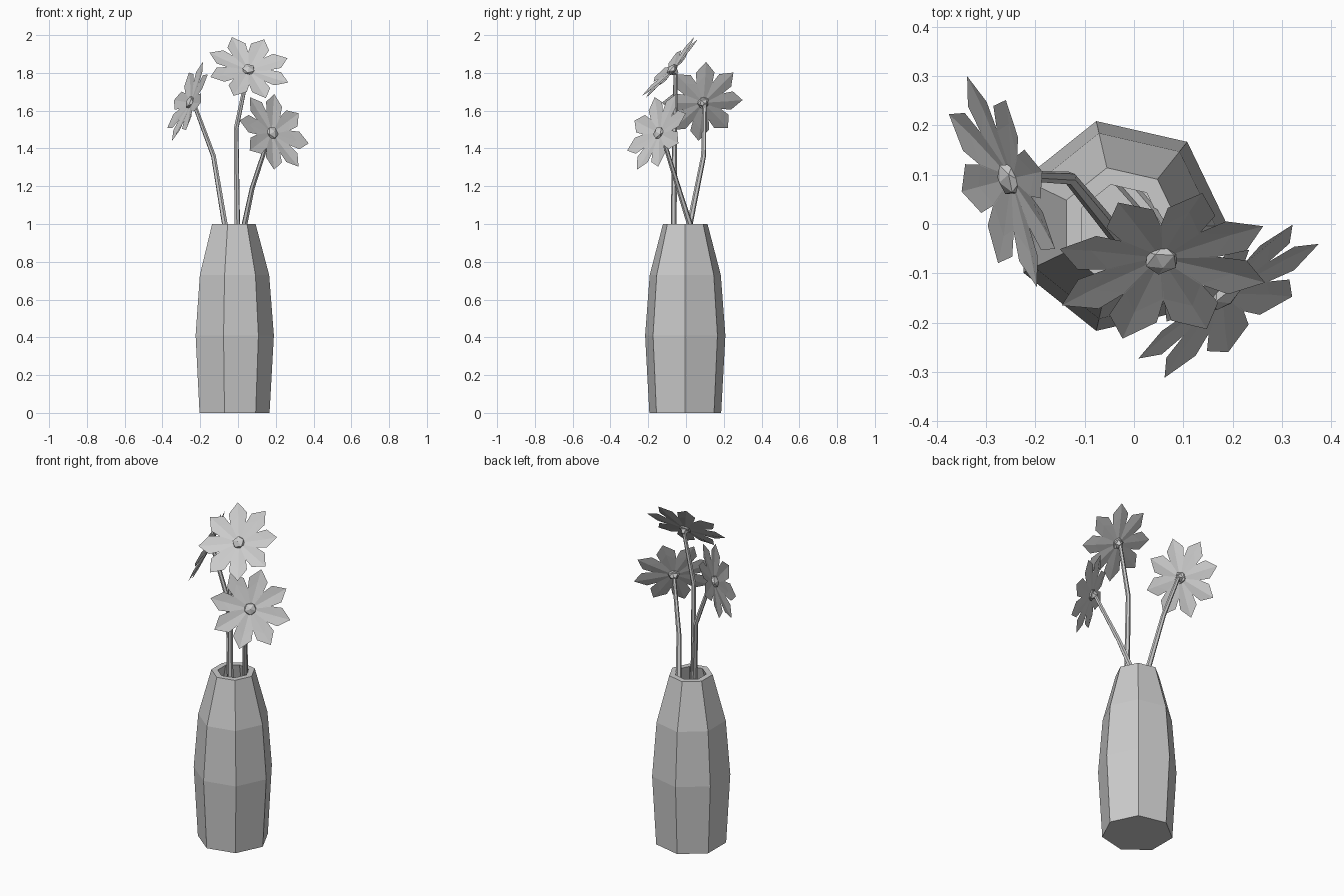
import bpy
import bmesh
from math import cos, sin, pi
from mathutils import Vector, Matrix

cube = bpy.data.objects.get("Cube")
if cube:
    bpy.data.objects.remove(cube, do_unlink=True)

# Single plain colour
grey = bpy.data.materials.new("plain grey")
grey.use_nodes = True
grey.diffuse_color = (0.6, 0.6, 0.6, 1)
bsdf = next(n for n in grey.node_tree.nodes if n.type == 'BSDF_PRINCIPLED')
bsdf.inputs["Base Color"].default_value = (0.6, 0.6, 0.6, 1)


def add_object(name, bm):
    mesh = bpy.data.meshes.new(name)
    bm.to_mesh(mesh)
    bm.free()
    mesh.materials.append(grey)
    obj = bpy.data.objects.new(name, mesh)
    bpy.context.collection.objects.link(obj)
    return obj


def make_vase(profile, center, sides=7):
    """Faceted vessel: outer wall, rim, inner wall and floor."""
    bm = bmesh.new()
    rings = []
    for r, z in profile:
        angles = [2 * pi * i / sides for i in range(sides)]
        rings.append([bm.verts.new((center[0] + r * cos(a), center[1] + r * sin(a), z))
                      for a in angles])
    for low, high in zip(rings, rings[1:]):
        for i in range(sides):
            j = (i + 1) % sides
            bm.faces.new((low[i], low[j], high[j], high[i]))
    bm.faces.new(rings[0][::-1])
    bm.faces.new(rings[-1])
    bmesh.ops.recalc_face_normals(bm, faces=bm.faces)
    return add_object("vase", bm)


def make_stem(name, points):
    """Thin bent tube that tapers toward the flower."""
    curve = bpy.data.curves.new(name, 'CURVE')
    curve.dimensions = '3D'
    curve.bevel_depth = 0.018
    curve.bevel_resolution = 1
    curve.use_fill_caps = True
    spline = curve.splines.new('POLY')
    spline.points.add(len(points) - 1)
    for i, (point, co) in enumerate(zip(spline.points, points)):
        point.co = (*co, 1)
        point.radius = 1 - 0.4 * i / (len(points) - 1)
    tube = bpy.data.objects.new(name + "_path", curve)
    bpy.context.collection.objects.link(tube)
    mesh = bpy.data.meshes.new_from_object(
        tube.evaluated_get(bpy.context.evaluated_depsgraph_get()))
    bpy.data.objects.remove(tube, do_unlink=True)
    for face in mesh.polygons:
        face.use_smooth = False
    mesh.materials.clear()
    mesh.materials.append(grey)
    bpy.context.collection.objects.link(bpy.data.objects.new(name, mesh))


def make_flower(name, hub, normal, first_petal):
    """Eight pointed, creased petals around a faceted centre."""
    n = Vector(normal).normalized()
    u = Vector(first_petal)
    u = (u - n * u.dot(n)).normalized()
    frame = Matrix((u, n.cross(u), n)).transposed().to_4x4()
    frame.translation = Vector(hub)

    # Petals: midline and edges, slightly cupped
    bm = bmesh.new()
    middle = [(0.02, 0, 0), (0.155, 0, 0.01), (0.225, 0, 0.02)]
    edge = [(0.03, 0.015, 0.002), (0.10, 0.043, 0.012), (0.165, 0.052, 0.018)]
    for k in range(8):
        turn = Matrix.Rotation(k * pi / 4, 4, 'Z')
        mid = [bm.verts.new(turn @ Vector(p)) for p in middle]
        for side in (1, -1):
            e = [bm.verts.new(turn @ Vector((x, side * y, z))) for x, y, z in edge]
            for loop in ((mid[0], e[0], e[1], mid[1]), (mid[1], e[1], e[2], mid[2])):
                bm.faces.new(loop[::-side])
    bm.transform(frame)
    add_object(name + "_petals", bm)

    # Centre: flattened faceted ball
    bm = bmesh.new()
    bmesh.ops.create_icosphere(bm, subdivisions=1, radius=0.037)
    bm.transform(frame @ Matrix.Translation((0, 0, 0.004)) @ Matrix.Diagonal((1, 1, 0.6, 1)))
    add_object(name + "_center", bm)

    # Calyx: small cup joining petals to stem
    bm = bmesh.new()
    bmesh.ops.create_cone(bm, cap_ends=True, segments=5, radius1=0.012,
                          radius2=0.03, depth=0.03)
    bm.transform(frame @ Matrix.Translation((0, 0, -0.015)))
    add_object(name + "_calyx", bm)


make_vase([(0.195, 0), (0.218, 0.41), (0.193, 0.73), (0.121, 1.0),
           (0.086, 1.0), (0.16, 0.72), (0.185, 0.41), (0.165, 0.04)],
          (-0.028, -0.004))

flowers = {
    "left_side_flower": dict(
        hub=(-0.25, 0.092, 1.642), normal=(-0.87, -0.3, 0.37),
        first=(-0.055, 0.223, 0),
        stem=[(0.01, -0.08, 0.5), (-0.07, 0.02, 1.0), (-0.13, 0.093, 1.36)]),
    "top_flower": dict(
        hub=(0.055, -0.07, 1.815), normal=(0.13, -0.74, 0.66),
        first=(-0.35, 0.35, 0.87),
        stem=[(0.0, -0.06, 0.3), (-0.004, -0.065, 1.0), (-0.01, -0.06, 1.505)]),
    "lower_flower": dict(
        hub=(0.18, -0.142, 1.48), normal=(0.58, -0.72, 0.37),
        first=(0.195, 0.115, -0.06),
        stem=[(-0.06, 0.13, 0.6), (0.035, 0.02, 1.0), (0.075, -0.04, 1.19)]),
}
for name, f in flowers.items():
    make_flower(name, f["hub"], f["normal"], f["first"])
    end = Vector(f["hub"]) - Vector(f["normal"]).normalized() * 0.02
    make_stem(name + "_stem", f["stem"] + [tuple(end)])
